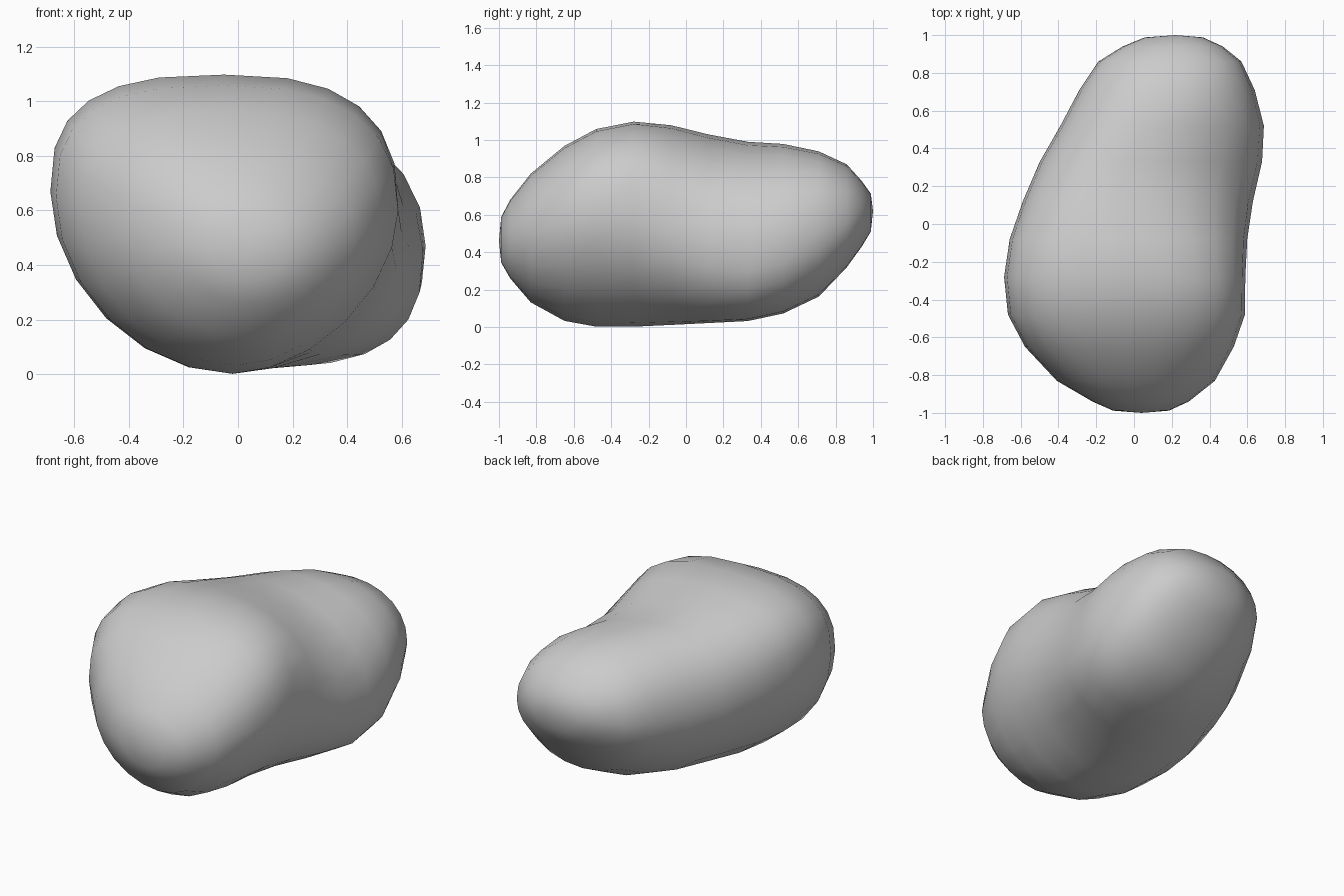
import bpy, bmesh
from math import cos, sin, pi
from mathutils import Vector

cube = bpy.data.objects.get("Cube")
if cube:
    bpy.data.objects.remove(cube)

stone = bpy.data.materials.new("stone grey")
stone.use_nodes = True
grey = (0.6, 0.6, 0.6, 1)
stone.diffuse_color = grey
stone.node_tree.nodes["Principled BSDF"].inputs["Base Color"].default_value = grey

# Cross-sections: y, left (x, z), right (x, z), top (x, z), bottom (x, z),
# roundness of the upper right and lower right corners
SECTIONS = [
    (-.94, (-.22, .48), (.29, .47), (.01, .68), (.04, .26), 2, 2),
    (-.83, (-.41, .52), (.43, .5), (-.02, .82), (.03, .13), 2.1, 1.9),
    (-.65, (-.58, .6), (.53, .57), (-.05, .97), (0, .03), 2.3, 1.8),
    (-.48, (-.67, .65), (.59, .6), (-.05, 1.06), (-.02, 0), 2.5, 1.8),
    (-.28, (-.69, .67), (.59, .59), (-.05, 1.1), (-.02, 0), 2.7, 1.9),
    (-.08, (-.66, .65), (.6, .52), (-.08, 1.08), (0, .01), 2.4, 2.1),
    (.12, (-.59, .62), (.63, .46), (-.1, 1.03), (.08, .02), 2.1, 2.4),
    (.33, (-.5, .59), (.68, .45), (-.05, .99), (.15, .03), 2, 2.7),
    (.52, (-.39, .57), (.69, .47), (.06, .98), (.19, .07), 2.1, 2.5),
    (.71, (-.29, .57), (.64, .51), (.15, .94), (.22, .16), 2.2, 2.2),
    (.86, (-.19, .59), (.57, .56), (.19, .87), (.23, .32), 2.2, 2.1),
    (.94, (-.06, .61), (.47, .6), (.21, .78), (.22, .43), 2, 2),
]
LOWER_LEFT = 1.9
SIDES = 24


def upper_left_roundness(y):
    """Squarest on the tall front lump, rounder away from it."""
    return 2.2 + 0.6 * max(0, 1 - ((y + 0.4) / 0.6) ** 2)


def outline_point(angle, y, left, right, top, bottom, upper_right, lower_right):
    """A point on a closed curve through four extremes, one corner each quarter."""
    c, s = cos(angle), sin(angle)
    side = right if c >= 0 else left
    end = top if s >= 0 else bottom
    if c >= 0:
        n = upper_right if s >= 0 else lower_right
    else:
        n = upper_left_roundness(y) if s >= 0 else LOWER_LEFT
    u, v = abs(c) ** (2 / n), abs(s) ** (2 / n)
    return Vector((end[0] + (side[0] - end[0]) * u, y, side[1] + (end[1] - side[1]) * v))


bm = bmesh.new()


def bridge(a, b):
    """Join two rings with a band of faces."""
    for i in range(SIDES):
        j = (i + 1) % SIDES
        bm.faces.new((a[i], a[j], b[j], b[i]))


def close_end(ring, tip):
    """Close an end with a smaller ring and a blunt tip."""
    tip = Vector(tip)
    inner = []
    for v in ring:
        co = v.co.lerp(tip, 0.42)
        co.y = v.co.y + (tip.y - v.co.y) * 0.8
        inner.append(bm.verts.new(co))
    bridge(ring, inner)
    centre = bm.verts.new(tip)
    for i in range(SIDES):
        bm.faces.new((inner[i], inner[(i + 1) % SIDES], centre))


# Boulder body: lofted rings closed at each end
rings = []
for section in SECTIONS:
    points = [outline_point(2 * pi * i / SIDES, *section) for i in range(SIDES)]
    rings.append([bm.verts.new(p) for p in points])
for a, b in zip(rings, rings[1:]):
    bridge(a, b)
close_end(rings[0], (.04, -1, .46))
close_end(rings[-1], (.22, 1, .62))

# Ease the corners where the quarters meet, leaving the ends in place
bmesh.ops.smooth_vert(bm, verts=[v for r in rings[1:-1] for v in r], factor=0.1,
                      use_axis_x=True, use_axis_z=True)
bmesh.ops.recalc_face_normals(bm, faces=bm.faces)

mesh = bpy.data.meshes.new("boulder")
bm.to_mesh(mesh)
bm.free()
mesh.materials.append(stone)
mesh.shade_smooth()
boulder = bpy.data.objects.new("boulder", mesh)
bpy.context.collection.objects.link(boulder)
